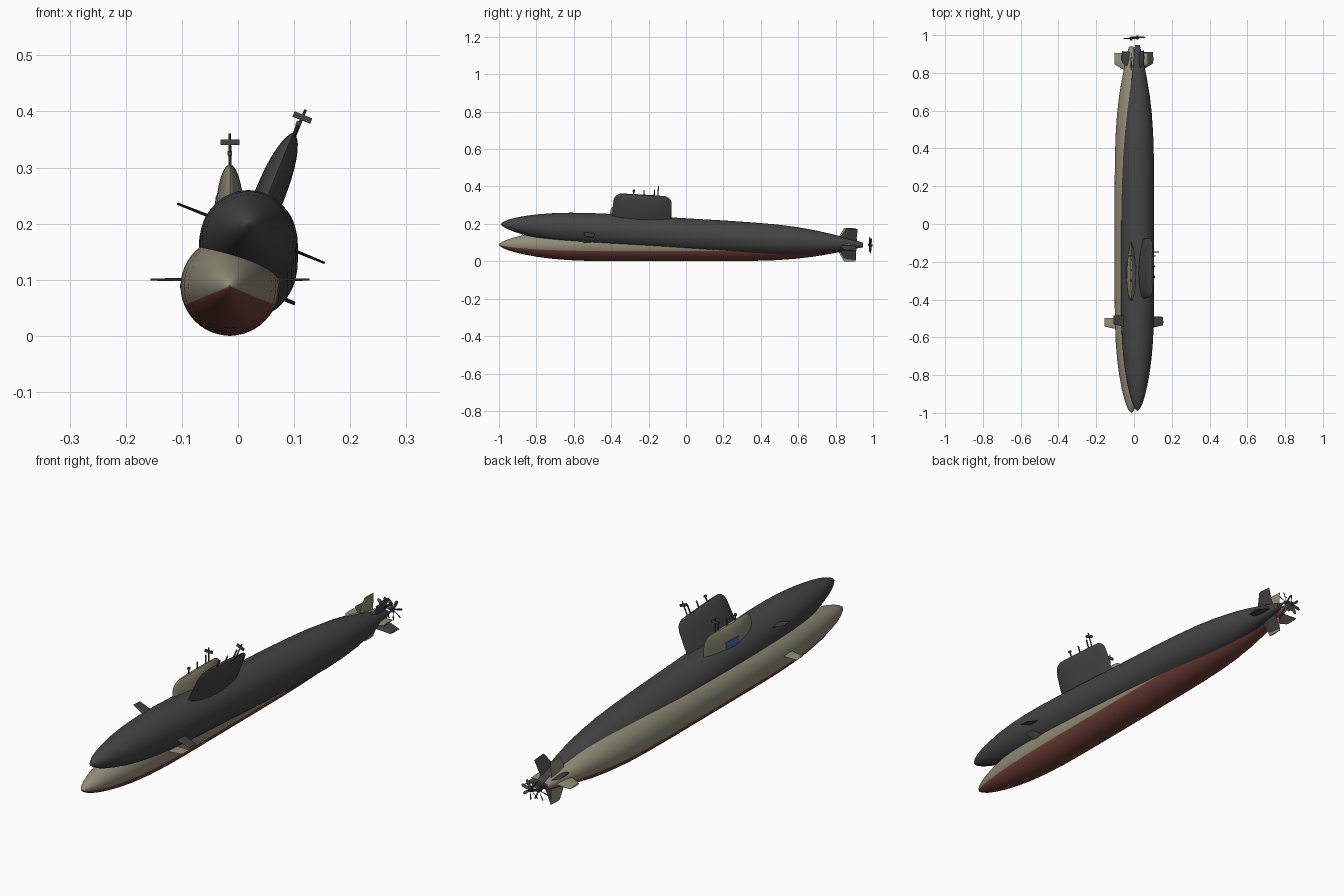
import bpy, bmesh, math
from mathutils import Matrix, Vector

if "Cube" in bpy.data.objects:
    bpy.data.objects.remove(bpy.data.objects["Cube"])


def material(name, rgb):
    m = bpy.data.materials.new(name)
    m.diffuse_color = (*rgb, 1)
    m.use_nodes = True
    m.node_tree.nodes["Principled BSDF"].inputs["Base Color"].default_value = m.diffuse_color
    return m


GREY = material("dark_grey", (0.058, 0.058, 0.058))
OLIVE = material("olive", (0.29, 0.27, 0.19))
RED = material("hull_red", (0.17, 0.052, 0.04))
BLUE = material("marking_blue", (0.06, 0.15, 0.40))


def finish(name, bm, matrix, mats, rule=None, angle=35):
    """Turn a bmesh in boat coordinates into a placed, shaded object."""
    bmesh.ops.recalc_face_normals(bm, faces=bm.faces)
    if rule:
        for f in bm.faces:
            f.material_index = rule(f.calc_center_median())
    me = bpy.data.meshes.new(name)
    bm.to_mesh(me)
    bm.free()
    me.transform(matrix)
    for m in mats:
        me.materials.append(m)
    ob = bpy.data.objects.new(name, me)
    bpy.context.collection.objects.link(ob)
    bpy.ops.object.select_all(action='DESELECT')
    ob.select_set(True)
    bpy.context.view_layer.objects.active = ob
    bpy.ops.object.shade_smooth_by_angle(angle=math.radians(angle))
    return ob


def loft(bm, rings):
    """Skin closed rings of points and cap both ends."""
    vs = [[bm.verts.new(p) for p in r] for r in rings]
    n = len(vs[0])
    for a, b in zip(vs, vs[1:]):
        for i in range(n):
            j = (i + 1) % n
            bm.faces.new((a[i], a[j], b[j], b[i]))
    bm.faces.new(vs[0])
    bm.faces.new(vs[-1])


def box(bm, centre, size):
    bmesh.ops.create_cube(bm, size=1, matrix=Matrix.Translation(centre) @ Matrix.Diagonal((*size, 1)))


def rod(bm, base, r, h, axis='Z', r2=None):
    rot = Matrix.Rotation(-math.pi / 2, 4, 'X') if axis == 'Y' else Matrix()
    bmesh.ops.create_cone(bm, cap_ends=True, segments=10, radius1=r, radius2=r if r2 is None else r2,
                          depth=h, matrix=Matrix.Translation(base) @ rot @ Matrix.Translation((0, 0, h / 2)))


def fin(bm, root, tip, turn, lift=0):
    """Tapered foil pointing along +x, turned about the hull axis.
    root and tip are (radius, front y, back y, half thickness)."""
    rings = []
    for x, y0, y1, t in (root, tip):
        c = y1 - y0
        prof = [(0, 0), (0.2, 0.8), (0.45, 1), (1, 0.1), (1, -0.1), (0.45, -1), (0.2, -0.8)]
        rings.append([Matrix.Rotation(turn, 3, 'Y') @ Vector((x, y0 + c * u, t * w)) + Vector((0, 0, lift))
                      for u, w in prof])
    loft(bm, rings)


# Hull outline: (y, radius)
PROFILE = [(-1, 0.0015), (-0.993, 0.009), (-0.98, 0.017), (-0.955, 0.028), (-0.92, 0.039), (-0.87, 0.051),
           (-0.8, 0.064), (-0.72, 0.0745), (-0.63, 0.082), (-0.52, 0.0865), (-0.4, 0.088), (-0.1, 0.088),
           (0.2, 0.088), (0.35, 0.0865), (0.47, 0.083), (0.58, 0.0755), (0.68, 0.064), (0.77, 0.049),
           (0.85, 0.033), (0.91, 0.02), (0.94, 0.012)]
Z0, Z1 = 0.05, 0.215      # bottom and top of the sail


def sail_point(u, z, side, grow=0.0):
    """Point on the sail; u runs 0 at the front edge to 1 at the back."""
    t = (z - Z0) / (Z1 - Z0)
    y0, y1 = -0.41 + 0.005 * t + 0.035 * t ** 14, -0.09 - 0.005 * t - 0.035 * t ** 14
    w = 0.027 * math.sqrt(max(0.03, 1 - max(0, (z - 0.105) / 0.112) ** 2))
    w *= math.sin(math.pi * u ** 0.8) ** 0.7 if 0 < u < 1 else 0
    return (side * (w + grow), y0 + (y1 - y0) * u, z)


def submarine(prefix, M, upper, lower):
    # Hull with its lower paint band
    bm = bmesh.new()
    n = 48
    loft(bm, [[(r * math.cos(2 * math.pi * i / n), y, r * math.sin(2 * math.pi * i / n)) for i in range(n)]
              for y, r in PROFILE])
    finish(prefix + "_hull", bm, M, [upper, lower],
           lambda c: int(c.z < -0.384 * math.hypot(c.x, c.z)))

    # Sail
    bm = bmesh.new()
    us = [(1 - math.cos(math.pi * k / 14)) / 2 for k in range(15)]
    rings = []
    for t in (0, 0.35, 0.55, 0.7, 0.8, 0.88, 0.94, 0.98, 1):
        z = Z0 + (Z1 - Z0) * t
        rings.append([sail_point(u, z, 1) for u in us] + [sail_point(u, z, -1) for u in us[-2:0:-1]])
    loft(bm, rings)
    finish(prefix + "_sail", bm, M, [upper], angle=40)

    # Masts with a crossbar sensor
    bm = bmesh.new()
    for y, top, r in ((-0.30, 0.238, 0.003), (-0.245, 0.242, 0.003), (-0.19, 0.25, 0.003), (-0.17, 0.272, 0.0025)):
        rod(bm, (0, y, 0.19), r, top - 0.19)
    box(bm, (0, -0.17, 0.257), (0.034, 0.006, 0.01))
    box(bm, (0, -0.30, 0.237), (0.008, 0.012, 0.008))
    finish(prefix + "_masts", bm, M, [GREY])

    # Bow planes
    bm = bmesh.new()
    for s in (1, -1):
        a = [(s * 0.06, -0.56, -0.495, 0.003), (s * 0.1415, -0.543, -0.498, 0.002)]
        fin(bm, *a, 0, 0.012)
    finish(prefix + "_bow_planes", bm, M, [upper], angle=25)

    # Cross-shaped tail fins
    bm = bmesh.new()
    for k in range(4):
        fin(bm, (0.012, 0.80, 0.902, 0.006), (0.089, 0.845, 0.907, 0.003), k * math.pi / 2)
    finish(prefix + "_tail_fins", bm, M, [upper], angle=25)

    # Seven-bladed propeller, twisted blades around a small hub
    bm = bmesh.new()
    rod(bm, (0, 0.972, 0), 0.008, 0.02, 'Y', 0.005)
    for k in range(7):
        turn = Matrix.Rotation(2 * math.pi * k / 7, 3, 'Y')
        rings = []
        for r, w, pitch in ((0.004, 0.004, 0.9), (0.02, 0.006, 0.7), (0.035, 0.0065, 0.5), (0.043, 0.003, 0.4)):
            ring = []
            for c, t in ((-w, 0), (0, 0.001), (w, 0), (0, -0.001)):
                x = c * math.cos(pitch) - t * math.sin(pitch)
                y = c * math.sin(pitch) + t * math.cos(pitch)
                ring.append(turn @ Vector((x, y, r)) + Vector((0, 0.982, 0)))
            rings.append(ring)
        loft(bm, rings)
    finish(prefix + "_propeller", bm, M, [GREY])


# Level two-tone boat, and a grey one pitched and rolled against it
level = Matrix.Translation((-0.0145, 0, 0.0885))
leaning = (Matrix.Translation((0.0185, 0.008, 0.1415)) @ Matrix.Rotation(-0.058, 4, 'X')
           @ Matrix.Rotation(math.radians(22), 4, 'Y'))
submarine("olive_boat", level, OLIVE, RED)
submarine("grey_boat", leaning, GREY, GREY)

# Blue marking plates on both sides of the olive sail
bm = bmesh.new()
for s in (1, -1):
    grid = [[bm.verts.new(sail_point(0.38 + 0.25 * i / 6, 0.118 + 0.044 * j / 4, s, 0.0015)) for i in range(7)]
            for j in range(5)]
    for a, b in zip(grid, grid[1:]):
        for i in range(6):
            bm.faces.new((a[i], a[i + 1], b[i + 1], b[i])[::s])
me_fix = [f for f in bm.faces]
for f in me_fix:
    f.normal_update()
bmesh.ops.solidify(bm, geom=me_fix, thickness=0.002)
finish("sail_markings", bm, level, [BLUE])
